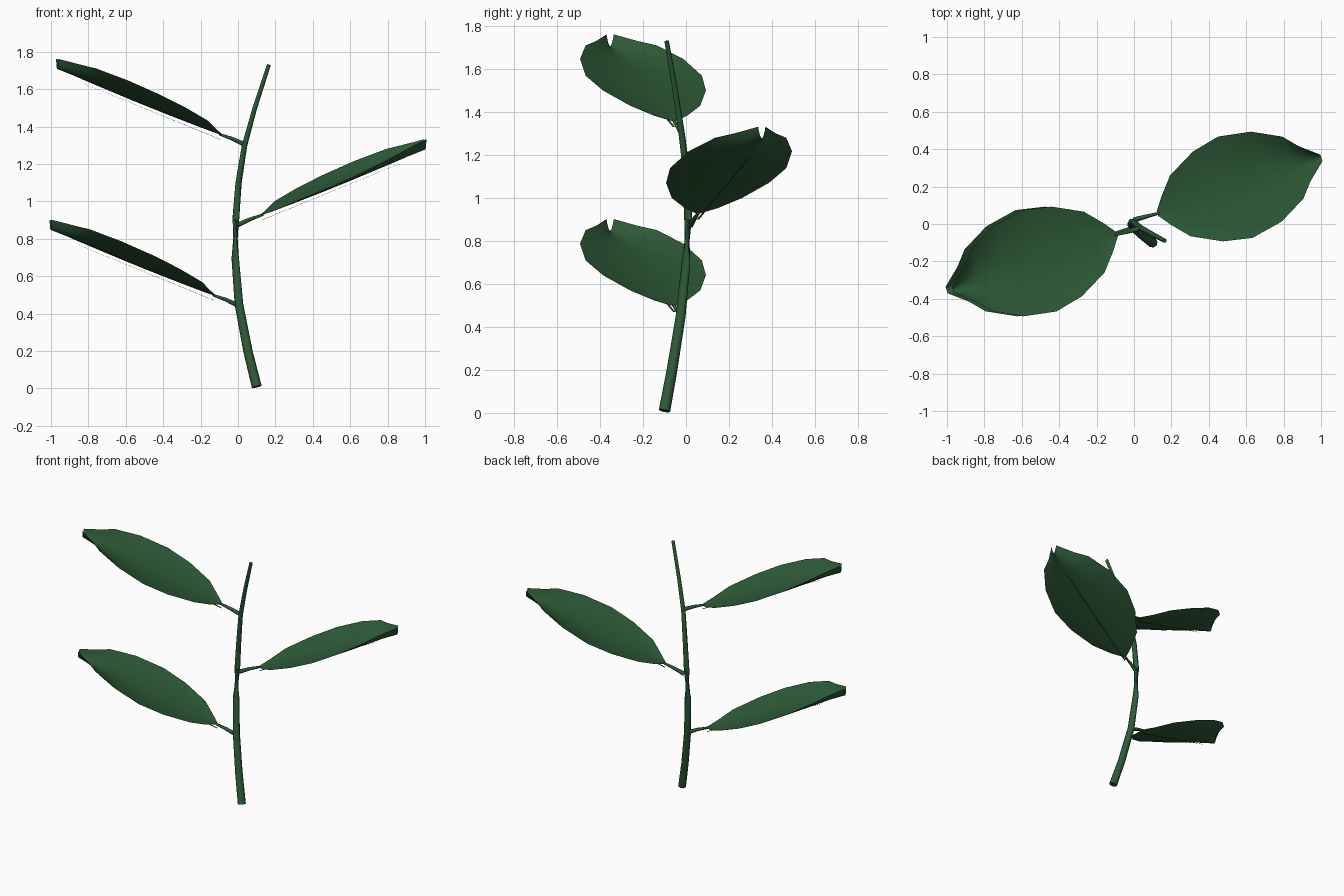
import bpy, bmesh
from math import pi
from mathutils import Vector, Matrix

cube = bpy.data.objects.get("Cube")
if cube:
    bpy.data.objects.remove(cube, do_unlink=True)

GREEN = (0.027, 0.105, 0.038, 1)
green = bpy.data.materials.new("leaf_green")
green.use_nodes = True
green.diffuse_color = GREEN
bsdf = green.node_tree.nodes["Principled BSDF"]
bsdf.inputs["Base Color"].default_value = GREEN
bsdf.inputs["Roughness"].default_value = 0.8


def finish(name, bm, smooth=True):
    mesh = bpy.data.meshes.new(name)
    bm.to_mesh(mesh)
    bm.free()
    mesh.materials.append(green)
    for p in mesh.polygons:
        p.use_smooth = smooth
    obj = bpy.data.objects.new(name, mesh)
    bpy.context.collection.objects.link(obj)
    return obj


def loft(bm, rows, closed=False):
    """Bridge equal rows of points with quads."""
    rings = [[bm.verts.new(p) for p in row] for row in rows]
    n = len(rings[0])
    for a, b in zip(rings, rings[1:]):
        for i in range(n if closed else n - 1):
            j = (i + 1) % n
            bm.faces.new((a[i], b[i], b[j], a[j]))
    return rings


def tube(name, path, radii, sides=8):
    rows = []
    for i, p in enumerate(path):
        t = path[min(i + 1, len(path) - 1)] - path[max(i - 1, 0)]
        turn = t.to_track_quat('Z', 'Y')
        rows.append([p + turn @ (Matrix.Rotation(2 * pi * k / sides, 3, 'Z') @ Vector((radii[i], 0, 0)))
                     for k in range(sides)])
    bm = bmesh.new()
    rings = loft(bm, rows, closed=True)
    bm.faces.new(rings[0])
    bm.faces.new(rings[-1])
    bmesh.ops.recalc_face_normals(bm, faces=bm.faces)
    obj = finish(name, bm)
    bpy.context.view_layer.objects.active = obj
    obj.select_set(True)
    bpy.ops.object.shade_smooth_by_angle(angle=pi / 3)
    obj.select_set(False)


# Curved, tapering main stem
stem = [(.10, -.10, .01), (.053, -.065, .2), (.005, -.025, .45), (-.015, 0, .7), (-.012, .01, .9),
        (.003, .005, 1.1), (.035, -.02, 1.3), (.09, -.05, 1.5), (.165, -.09, 1.73)]
tube("stem", [Vector(p) for p in stem], [.027 - .002 * i for i in range(len(stem))])

# Leaf frame: along the leaf, across it, and the steady climb
ALONG, ACROSS, UP = Vector((-.947, -.322, .40)), Vector((.322, -.947, 0)), Vector((0, 0, 1))
BASE = Vector((-.125, -.055, .50))
# distance along, half width, rim lift
OUTLINE = [(0, .012, .0), (.05, .08, .003), (.13, .172, .018), (.285, .253, .027), (.44, .286, .034),
           (.615, .254, .042), (.765, .175, .045), (.83, .10, .04), (.926, .018, .032)]
STEPS = [i / 4 for i in range(-4, 5)]


def leaf(name, place):
    # cupped blade, deepest and open at the tip
    rows = []
    for u, half, rim in OUTLINE:
        keel = -.018 * u / .926 - .004
        rows.append([place @ (BASE + ALONG * u + ACROSS * half * s + UP * (keel + (rim - keel) * s * s))
                     for s in STEPS])
    bm = bmesh.new()
    loft(bm, rows)
    bmesh.ops.recalc_face_normals(bm, faces=bm.faces)
    bm.normal_update()
    if sum(f.normal.z for f in bm.faces) < 0:
        bmesh.ops.reverse_faces(bm, faces=bm.faces)
    finish(name + "_blade", bm)

    # straight midrib strip just below the blade
    bm = bmesh.new()
    loft(bm, [[place @ (BASE + ALONG * u + ACROSS * w * s - UP * drop) for s in (-1, 1)]
              for u, w, drop in ((0, .006, .03), (.775, .002, .04))])
    finish(name + "_midrib", bm, False)

    # short stalk joining blade and stem
    tube(name + "_stalk", [place @ (BASE + Vector(d)) for d in
                           ((.125, .033, -.055), (.06, .015, -.025), (-.01, -.003, 0))],
         [.014, .011, .007], 6)


leaf("lower_leaf", Matrix.Identity(4))
leaf("middle_leaf", Matrix.Translation((0, 0, .43)) @ Matrix.Rotation(pi, 4, 'Z'))
leaf("upper_leaf", Matrix.Translation((.035, 0, .86)))
